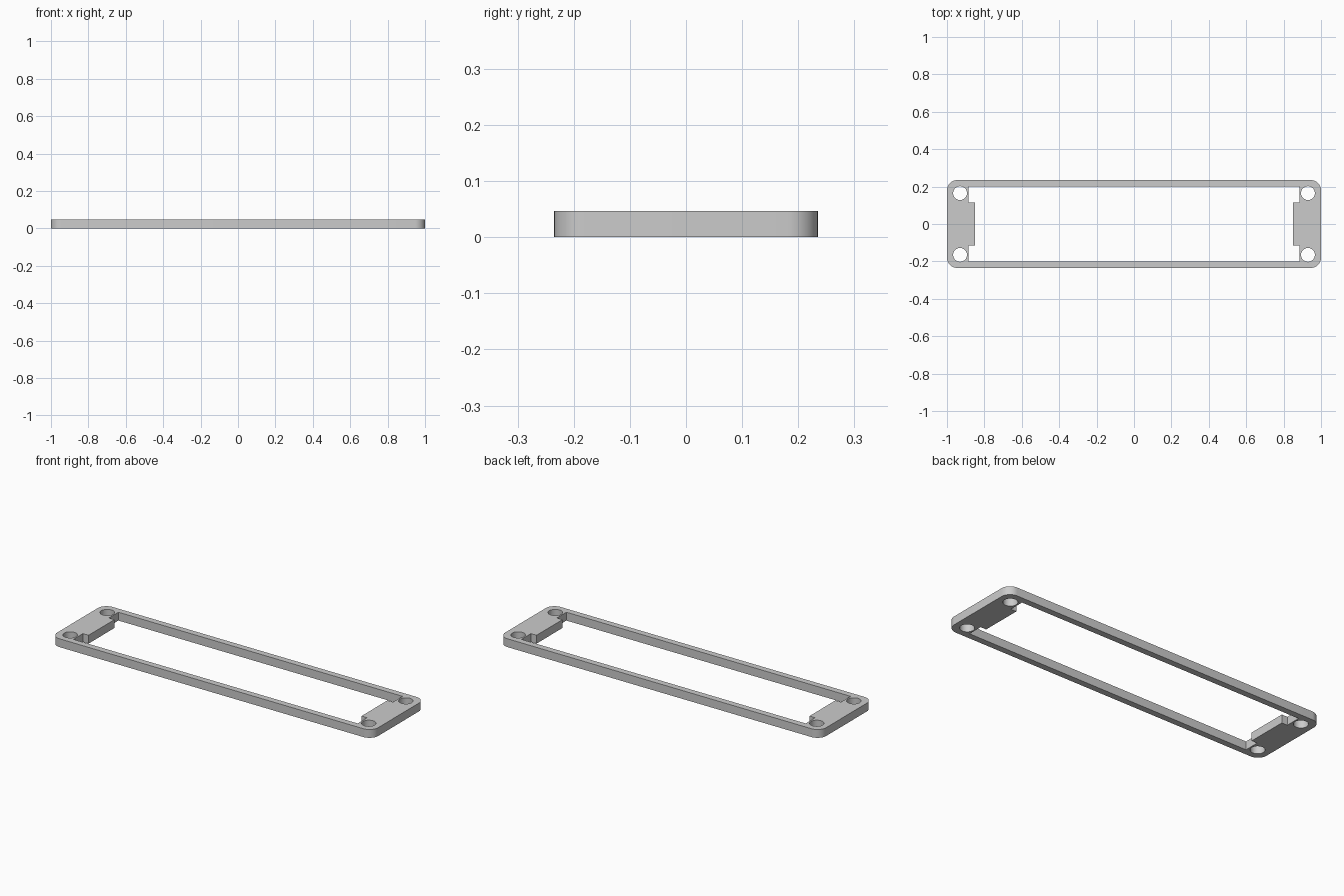
import bpy
import bmesh
from math import cos, sin, pi, radians

cube = bpy.data.objects.get("Cube")
if cube:
    bpy.data.objects.remove(cube, do_unlink=True)

HEIGHT = 0.047
HALF_X, HALF_Y, CORNER = 1.0, 0.235, 0.055
OPEN_X, OPEN_Y = 0.885, 0.2          # central opening
TAB_X, TAB_Y = 0.85, 0.115           # inward end tabs
HOLE_X, HOLE_Y, HOLE_R = 0.93, 0.165, 0.037


def arc(cx, cy, r, start, sweep, steps):
    return [(cx + r * cos(start + sweep * i / steps),
             cy + r * sin(start + sweep * i / steps)) for i in range(steps + 1)]


def add_loop(curve, points):
    spline = curve.splines.new("POLY")
    spline.points.add(len(points) - 1)
    for p, (x, y) in zip(spline.points, points):
        p.co = (x, y, 0, 1)
    spline.use_cyclic_u = True


curve = bpy.data.curves.new("frame_profile", "CURVE")
curve.dimensions = "2D"
curve.fill_mode = "BOTH"
curve.extrude = HEIGHT / 2

# Rounded outer outline
outline = []
for k, (sx, sy) in enumerate([(1, 1), (-1, 1), (-1, -1), (1, -1)]):
    outline += arc(sx * (HALF_X - CORNER), sy * (HALF_Y - CORNER),
                   CORNER, k * pi / 2, pi / 2, 10)
add_loop(curve, outline)

# Opening with a tab at each end
right = [(OPEN_X, -OPEN_Y), (OPEN_X, -TAB_Y), (TAB_X, -TAB_Y),
         (TAB_X, TAB_Y), (OPEN_X, TAB_Y), (OPEN_X, OPEN_Y)]
add_loop(curve, right + [(-x, -y) for x, y in right])

# Screw holes
for sx in (-1, 1):
    for sy in (-1, 1):
        add_loop(curve, arc(sx * HOLE_X, sy * HOLE_Y, HOLE_R, 0, 2 * pi, 32)[:-1])

frame = bpy.data.objects.new("mounting_frame", curve)
bpy.context.collection.objects.link(frame)
frame.location.z = HEIGHT / 2

# Turn the profile into a welded solid
bpy.ops.object.select_all(action="DESELECT")
frame.select_set(True)
bpy.context.view_layer.objects.active = frame
bpy.ops.object.convert(target="MESH")
frame = bpy.context.view_layer.objects.active
frame.name = "mounting_frame"
bm = bmesh.new()
bm.from_mesh(frame.data)
bmesh.ops.remove_doubles(bm, verts=bm.verts, dist=0.0001)
bmesh.ops.recalc_face_normals(bm, faces=bm.faces)
bm.to_mesh(frame.data)
bm.free()
bpy.ops.object.shade_smooth_by_angle(angle=radians(30))

# Plain grey finish
grey = bpy.data.materials.new("light_grey")
grey.use_nodes = True
grey.diffuse_color = (0.6, 0.6, 0.6, 1)
grey.node_tree.nodes["Principled BSDF"].inputs["Base Color"].default_value = (0.6, 0.6, 0.6, 1)
frame.data.materials.clear()
frame.data.materials.append(grey)
